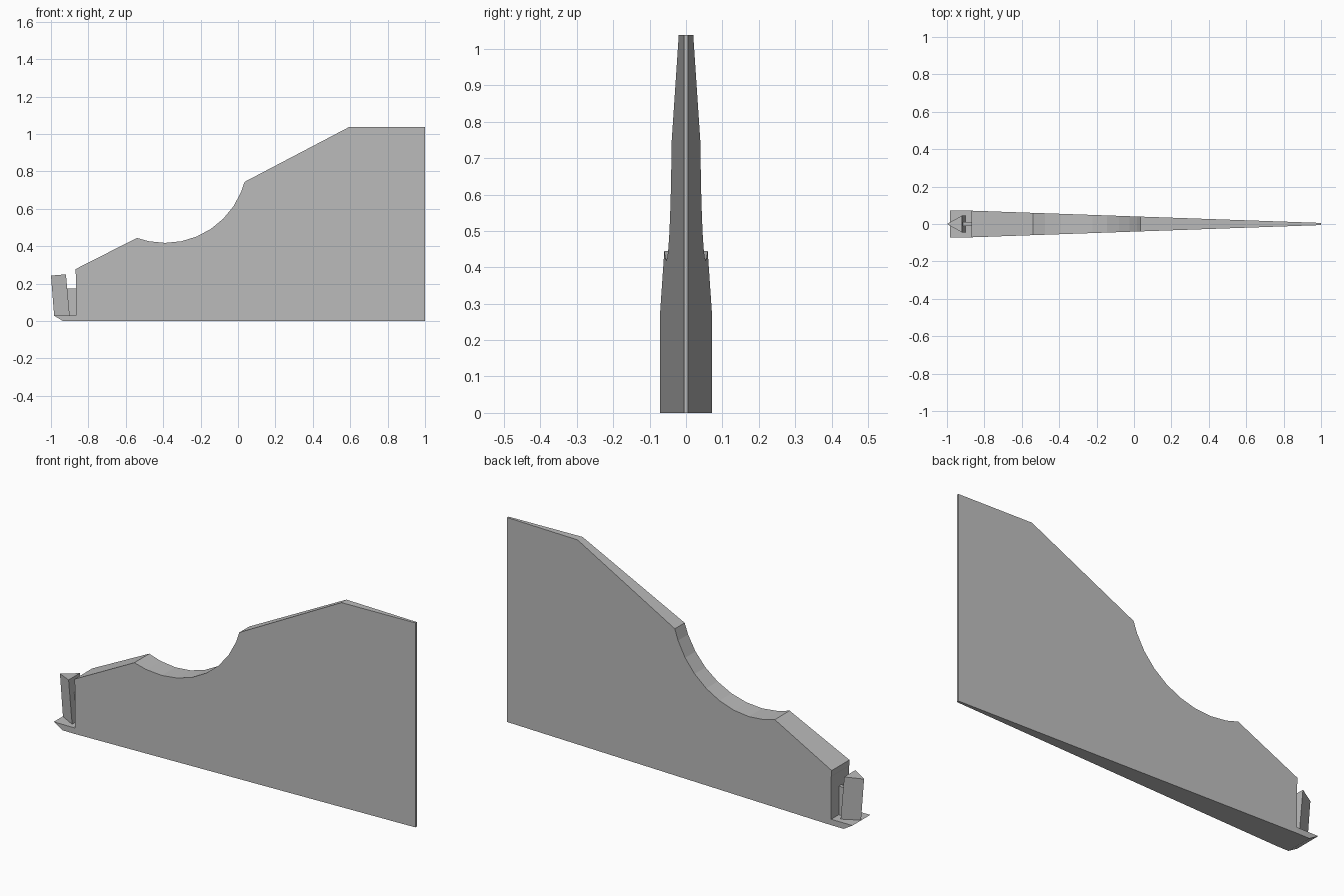
import bpy, bmesh, math

cube = bpy.data.objects.get("Cube")
if cube:
    bpy.data.objects.remove(cube, do_unlink=True)

grey = bpy.data.materials.new("plain grey")
grey.use_nodes = True
COLOUR = (0.5, 0.5, 0.5, 1)
grey.diffuse_color = COLOUR
grey.node_tree.nodes["Principled BSDF"].inputs["Base Color"].default_value = COLOUR


def loft(name, ring_a, ring_b):
    """Solid between two matching rings of points."""
    bm = bmesh.new()
    a = [bm.verts.new(p) for p in ring_a]
    b = [bm.verts.new(p) for p in ring_b]
    bm.faces.new(a)
    bm.faces.new(b[::-1])
    n = len(a)
    for i in range(n):
        j = (i + 1) % n
        bm.faces.new((a[j], a[i], b[i], b[j]))
    bmesh.ops.recalc_face_normals(bm, faces=bm.faces)
    mesh = bpy.data.meshes.new(name)
    bm.to_mesh(mesh)
    bm.free()
    mesh.materials.append(grey)
    obj = bpy.data.objects.new(name, mesh)
    bpy.context.collection.objects.link(obj)
    return obj


def slab(name, profile, half_width):
    """Side profile (x, z) given a thickness that may vary along x."""
    return loft(name, [(x, -half_width(x), z) for x, z in profile],
                [(x, half_width(x), z) for x, z in profile])


def taper(x):
    return 0.071 - 0.035 * max(0, x + 0.865)


# Tapered body with a round scoop in its upper edge
radius, scoop_x, scoop_z = 0.44, -0.39, 0.858
angles = [-20] + [11.25 * k for k in range(-1, 7)] + [75]
scoop = [(scoop_x + radius * math.sin(math.radians(a)),
          scoop_z - radius * math.cos(math.radians(a))) for a in angles]
profile = [(-0.865, 0), (1, 0), (1, 1.038), (0.595, 1.038)] + scoop[::-1]
profile += [(-0.868, 0.278), (-0.868, 0.252), (-0.865, 0.245), (-0.865, 0.03)]
body = slab("body", profile, taper)

# Foot plate with a bevelled toe
slab("foot_plate", [(-0.865, 0), (-0.865, 0.03), (-0.985, 0.03), (-0.935, 0)], taper)

# Leaning three-sided post on the foot plate
loft("front_post",
     [(-0.983, 0, 0.03), (-0.9, -0.045, 0.03), (-0.9, 0.045, 0.03)],
     [(-1, 0, 0.243), (-0.92, -0.045, 0.25), (-0.92, 0.045, 0.25)])

# Thin web joining post and body
slab("web", [(-0.902, 0.03), (-0.865, 0.03), (-0.865, 0.175), (-0.915, 0.175)],
     lambda x: 0.01)
